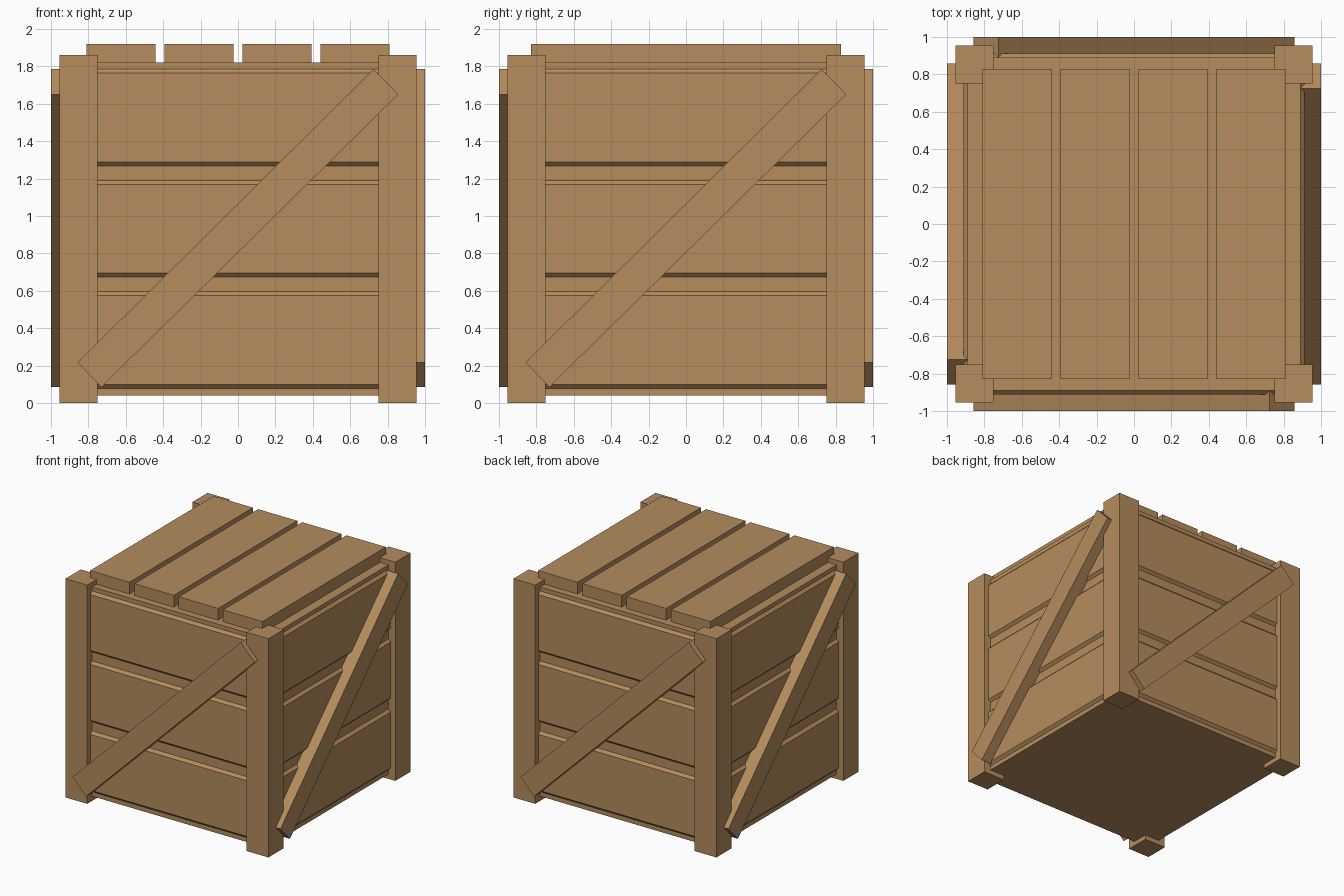
import bpy, math
from mathutils import Matrix, Vector

if "Cube" in bpy.data.objects:
    bpy.data.objects.remove(bpy.data.objects["Cube"])

wood = bpy.data.materials.new("crate wood")
wood.diffuse_color = (0.462, 0.262, 0.110, 1)
wood.use_nodes = True
wood.node_tree.nodes["Principled BSDF"].inputs["Base Color"].default_value = wood.diffuse_color


def make(name, verts, faces, turn=0):
    """Mesh object, turned about z by quarter turns."""
    rot = Matrix.Rotation(turn * math.pi / 2, 4, 'Z')
    me = bpy.data.meshes.new(name)
    me.from_pydata([rot @ Vector(v) for v in verts], [], faces)
    me.materials.append(wood)
    ob = bpy.data.objects.new(name, me)
    bpy.context.collection.objects.link(ob)
    return ob


def prism(name, ring_a, ring_b, turn=0):
    """Solid between two matching rings; ring_a wound outward."""
    n = len(ring_a)
    faces = [list(range(n)), list(range(2 * n - 1, n - 1, -1))]
    faces += [[i, i + n, (i + 1) % n + n, (i + 1) % n] for i in range(n)]
    return make(name, list(ring_a) + list(ring_b), faces, turn)


def box(name, x0, x1, y0, y1, z0, z1, turn=0):
    ring = [(x0, y0), (x1, y0), (x1, y1), (x0, y1)]
    return prism(name, [(x, y, z1) for x, y in ring],
                 [(x, y, z0) for x, y in ring], turn)


# Inner body
box("body", -0.89, 0.89, -0.89, 0.89, 0.04, 1.82)

# Lid planks
w, pitch = 0.37, 0.4167
for i in range(4):
    x = -0.81 + i * pitch
    box("lid_plank", x, x + w, -0.83, 0.83, 1.82, 1.92)

for t in range(4):
    # Corner post
    box("corner_post", -0.955, -0.75, -0.955, -0.75, 0.0, 1.86, t)

    # Side planks with bevelled long edges
    for k in range(3):
        z = 0.078 + k * 0.5945
        prof = [(-0.86, z), (-0.89, z), (-0.912, z + 0.022),
                (-0.912, z + 0.496), (-0.89, z + 0.518), (-0.86, z + 0.518)]
        prism("side_plank", [(0.85, y, h) for y, h in reversed(prof)][::-1],
              [(-0.85, y, h) for y, h in prof], t)

    # Diagonal brace
    c = [(-0.857, 0.217), (-0.73, 0.085), (0.857, 1.65), (0.725, 1.785)]
    prism("diagonal_brace", [(x, -1.0, h) for x, h in c],
          [(x, -0.88, h) for x, h in c], t)

# Consistent outward normals
import bmesh
for ob in bpy.data.objects:
    bm = bmesh.new()
    bm.from_mesh(ob.data)
    bmesh.ops.recalc_face_normals(bm, faces=bm.faces)
    bm.to_mesh(ob.data)
    bm.free()
